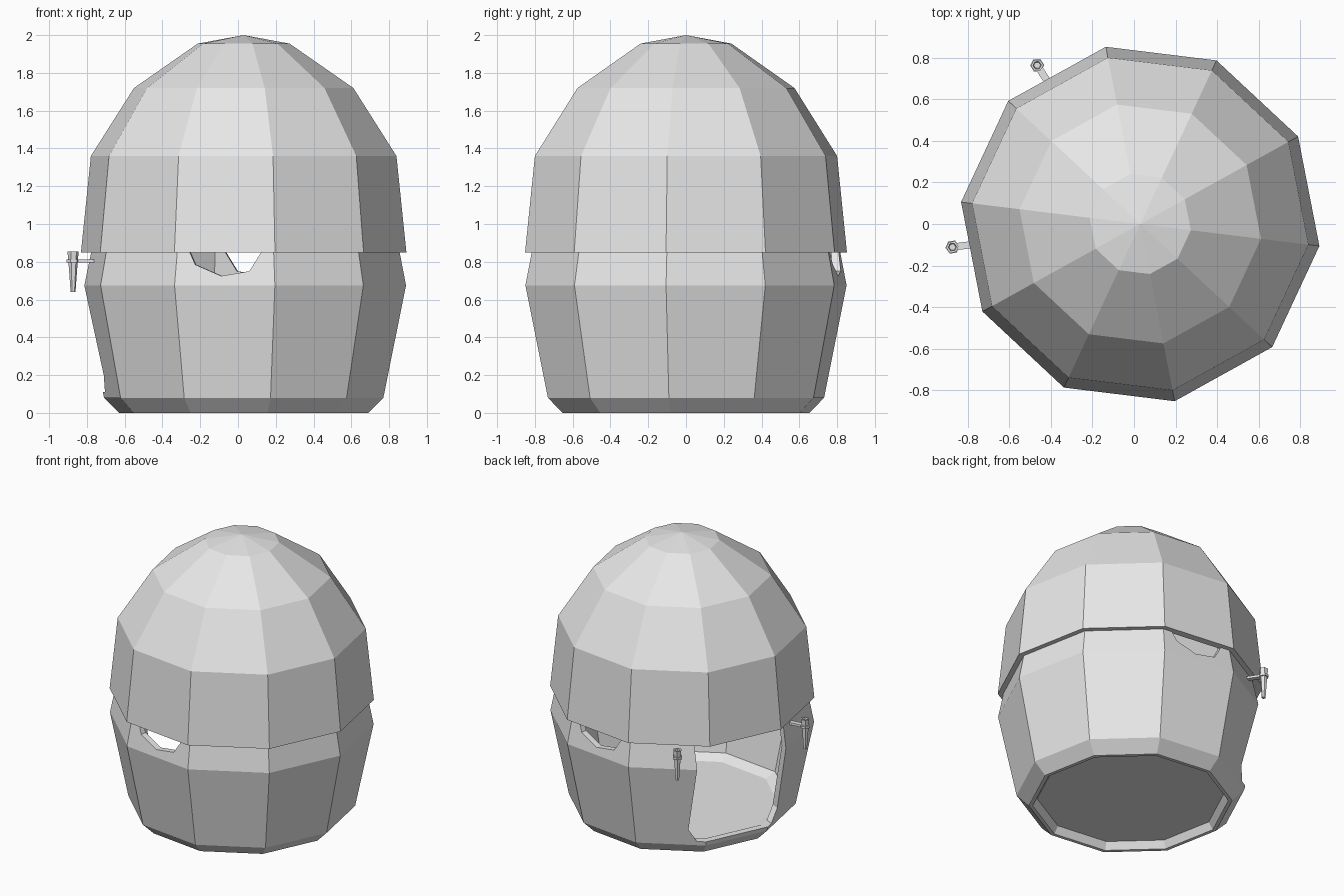
import bpy, bmesh
from math import sin, cos, pi, radians
from mathutils import Matrix, Vector

if "Cube" in bpy.data.objects:
    bpy.data.objects.remove(bpy.data.objects["Cube"], do_unlink=True)

CENTRE = Vector((0.03, 0, 0))
SIDES = 10
TURN = -7          # angle of the first corner
DOOR = 155         # direction the doorway faces

stone = bpy.data.materials.new("pale_grey")
stone.use_nodes = True
stone.diffuse_color = (0.8, 0.8, 0.8, 1)
stone.node_tree.nodes["Principled BSDF"].inputs["Base Color"].default_value = (0.8, 0.8, 0.8, 1)


def finish(bm, name):
    bmesh.ops.recalc_face_normals(bm, faces=bm.faces[:])
    mesh = bpy.data.meshes.new(name)
    bm.to_mesh(mesh)
    bm.free()
    mesh.materials.append(stone)
    obj = bpy.data.objects.new(name, mesh)
    bpy.context.collection.objects.link(obj)
    return obj


def lathe(bm, profile, sides, turn, centre):
    """Flat-sided turning of a (radius, height) profile that starts and ends on the axis."""
    rings = []
    for r, z in profile:
        count = sides if r > 0 else 1
        rings.append([bm.verts.new(centre + Vector((r * cos(turn + 2 * pi * i / sides),
                                                    r * sin(turn + 2 * pi * i / sides), z)))
                      for i in range(count)])
    for a, b in zip(rings, rings[1:]):
        for i in range(sides):
            j = (i + 1) % sides
            corners = [a[i % len(a)], a[j % len(a)], b[j % len(b)], b[i % len(b)]]
            bm.faces.new(list(dict.fromkeys(corners)))


def facing(angle):
    """Frame with x pointing outward, y sideways and z up."""
    return Matrix.Translation(CENTRE) @ Matrix.Rotation(radians(angle), 4, 'Z')


def cut(target, outline, angle):
    """Cut an opening of the given (sideways, height) outline through one wall."""
    bm = bmesh.new()
    frame = facing(angle)
    face = bm.faces.new([bm.verts.new(frame @ Vector((0.45, s, z))) for s, z in outline])
    out = bmesh.ops.extrude_face_region(bm, geom=[face])
    moved = [v for v in out["geom"] if isinstance(v, bmesh.types.BMVert)]
    bmesh.ops.translate(bm, verts=moved, vec=frame.to_3x3() @ Vector((0.7, 0, 0)))
    cutter = finish(bm, "opening_cutter")
    cutter.hide_render = True
    mod = target.modifiers.new("opening", 'BOOLEAN')
    mod.operation, mod.solver, mod.object = 'DIFFERENCE', 'EXACT', cutter
    bpy.context.view_layer.objects.active = target
    bpy.ops.object.modifier_apply(modifier=mod.name)
    bpy.data.objects.remove(cutter, do_unlink=True)


# Hollow wall with a recessed base and an inner floor
bm = bmesh.new()
lathe(bm, [(0, .05), (.61, .05), (.64, 0), (.665, 0), (.745, .08), (.866, .675),
           (.828, .87), (.785, .87), (.82, .675), (.70, .11), (.63, .075), (0, .075)],
      SIDES, radians(TURN), CENTRE)
wall = finish(bm, "wall")

# Doorway with clipped lower corners, and two half-round windows under the eave
cut(wall, [(-.335, .95), (-.335, .2), (-.28, .11), (.28, .11), (.335, .2), (.335, .95)], DOOR)
for angle in (83, 263):
    cut(wall, [(-.19, .95), (-.19, .85), (-.16, .785), (-.02, .725),
               (.13, .75), (.19, .85), (.19, .95)], angle)

# Domed roof shell overhanging the wall
bm = bmesh.new()
lathe(bm, [(0, 2), (.245, 1.955), (.585, 1.72), (.815, 1.36), (.868, .85),
           (.815, .85), (.77, 1.35), (.55, 1.69), (.23, 1.91), (0, 1.95)],
      SIDES, radians(TURN), CENTRE)
finish(bm, "roof")

# Torches on brackets either side of the doorway
for name, angle in (("torch_back", DOOR - 32), ("torch_front", DOOR + 32)):
    frame = facing(angle)
    spot = frame @ Vector((.91, 0, 0))
    bm = bmesh.new()
    lathe(bm, [(0, .64), (.013, .64), (.024, .79), (.03, .855), (.02, .855), (.016, .83), (0, .83)],
          6, radians(angle), spot)
    finish(bm, name)

    bm = bmesh.new()
    lathe(bm, [(0, .795), (.034, .795), (.034, .811), (0, .811)], 6, radians(angle), spot)
    size = Matrix.Diagonal((.11, .034, .016, 1))
    bmesh.ops.create_cube(bm, size=1, matrix=frame @ Matrix.Translation((.84, 0, .803)) @ size)
    finish(bm, name + "_bracket")
